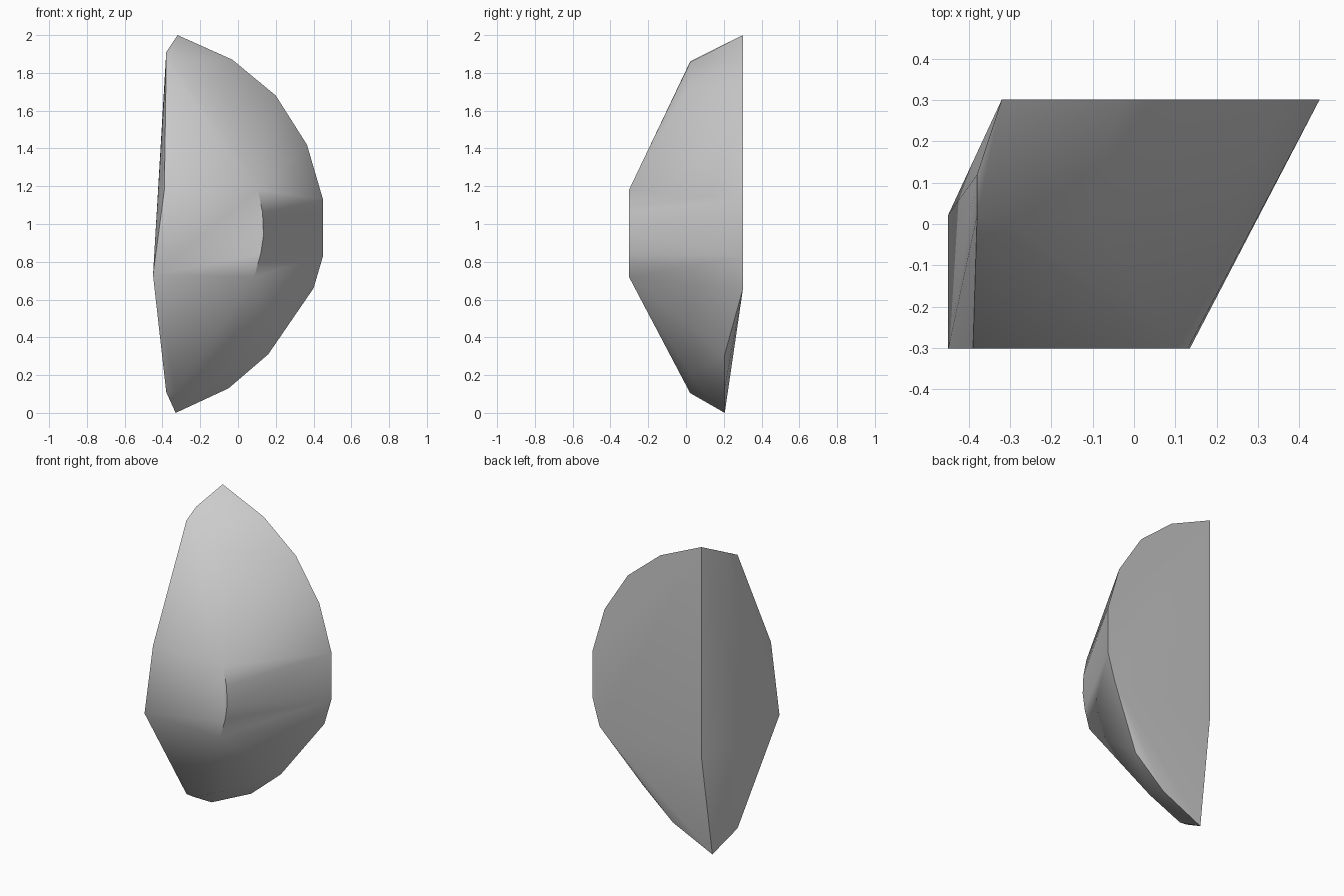
import bpy, bmesh, math

cube = bpy.data.objects.get("Cube")
if cube:
    bpy.data.objects.remove(cube, do_unlink=True)

BACK, MID, LOW, FRONT = 0.302, 0.022, 0.205, -0.302


def section(y, outline):
    """Place an (x, z) outline at depth y."""
    return [(x, y, z) for x, z in outline]


# Flat back face, rounded on one side
points = section(BACK, [(-0.32, 2.0), (-0.03, 1.87), (0.2, 1.68), (0.365, 1.42),
                        (0.45, 1.13), (0.45, 0.83), (0.4, 0.66), (-0.32, 0.66)])
# Lower rim, set forward of the back face
points += section(LOW, [(0.16, 0.31), (-0.05, 0.13), (-0.33, 0)])
# Upper and lower shoulders, and the left flank
points += section(MID, [(-0.38, 1.86), (-0.34, 1.855), (-0.1, 1.745),
                        (-0.45, 0.73),
                        (-0.38, 0.11), (-0.33, 0.105), (-0.1, 0.205)])
# Chipped upper left corner
points += section(0.12, [(-0.38, 1.91)])
# Front panel
points += section(FRONT, [(-0.39, 1.18), (0.105, 1.18), (0.13, 1.06), (0.135, 0.94),
                          (0.12, 0.84), (0.085, 0.72), (-0.45, 0.73)])

# Faceted stone stretched over the sections
bm = bmesh.new()
for p in points:
    bm.verts.new(p)
hull = bmesh.ops.convex_hull(bm, input=bm.verts)
inside = set(hull["geom_interior"]) | set(hull["geom_unused"])
bmesh.ops.delete(bm, geom=[v for v in inside if isinstance(v, bmesh.types.BMVert)],
                 context="VERTS")
bmesh.ops.dissolve_limit(bm, angle_limit=math.radians(1), verts=bm.verts, edges=bm.edges)
bmesh.ops.recalc_face_normals(bm, faces=bm.faces)
mesh = bpy.data.meshes.new("stone")
bm.to_mesh(mesh)
bm.free()
stone = bpy.data.objects.new("stone", mesh)
bpy.context.collection.objects.link(stone)

# Stone grey
grey = bpy.data.materials.new("stone grey")
grey.use_nodes = True
colour = (0.6, 0.6, 0.6, 1)
grey.diffuse_color = colour
grey.node_tree.nodes["Principled BSDF"].inputs["Base Color"].default_value = colour
mesh.materials.append(grey)

# Soft facets, sharp main edges
bpy.ops.object.select_all(action="DESELECT")
stone.select_set(True)
bpy.context.view_layer.objects.active = stone
bpy.ops.object.shade_smooth_by_angle(angle=math.radians(45))
